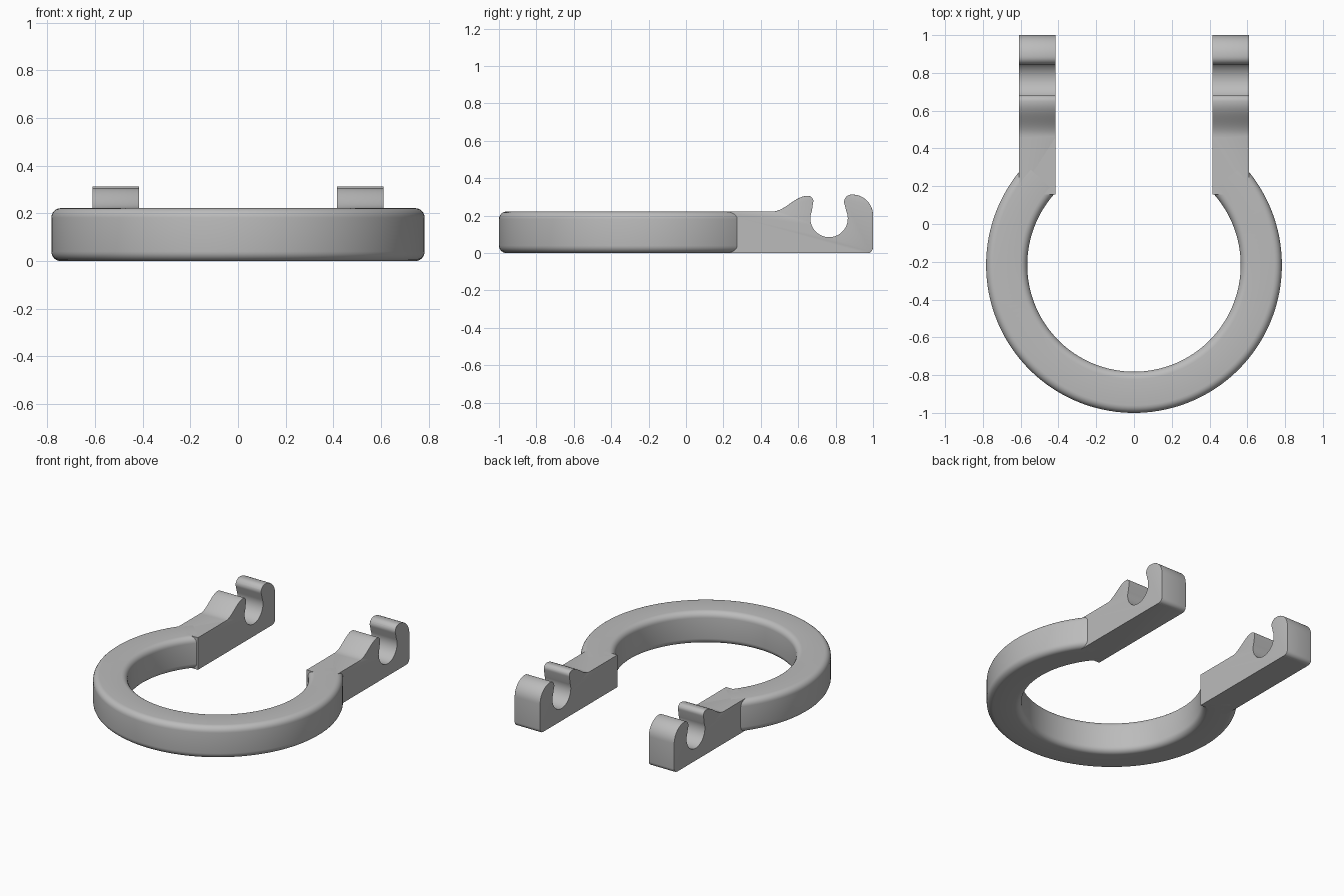
import bpy, bmesh
from math import sin, cos, pi, radians
from mathutils import Vector

old = bpy.data.objects.get("Cube")
if old:
    bpy.data.objects.remove(old)

grey = bpy.data.materials.new("plain_grey")
grey.use_nodes = True
color = (0.5, 0.5, 0.5, 1)
grey.diffuse_color = color
grey.node_tree.nodes["Principled BSDF"].inputs["Base Color"].default_value = color

HEIGHT = 0.222
CENTRE_Y = -0.217
R_IN, R_OUT = 0.565, 0.783
ARM_IN, ARM_OUT = 0.415, 0.61


def arc(cx, cy, r, a0, a1, n):
    """Points on an arc, angles in degrees."""
    angles = [radians(a0 + (a1 - a0) * i / n) for i in range(n + 1)]
    return [(cx + r * cos(a), cy + r * sin(a)) for a in angles]


def finish(bm, name, sharp=35):
    bmesh.ops.recalc_face_normals(bm, faces=bm.faces)
    mesh = bpy.data.meshes.new(name)
    bm.to_mesh(mesh)
    bm.free()
    mesh.materials.append(grey)
    obj = bpy.data.objects.new(name, mesh)
    bpy.context.collection.objects.link(obj)
    bpy.ops.object.select_all(action='DESELECT')
    obj.select_set(True)
    bpy.context.view_layer.objects.active = obj
    bpy.ops.object.shade_smooth_by_angle(angle=radians(sharp))
    return obj


# Open ring: rounded rectangle swept around the centre
f = 0.04
section = []
for cx, cz, a in ((R_OUT - f, f, -90), (R_OUT - f, HEIGHT - f, 0),
                  (R_IN + f, HEIGHT - f, 90), (R_IN + f, f, 180)):
    section += arc(cx, cz, f, a, a + 90, 6)
start, sweep = radians(137.3), radians(265.4)
bm = bmesh.new()
profile = bm.faces.new([bm.verts.new((r * cos(start), CENTRE_Y + r * sin(start), z))
                        for r, z in section])
bmesh.ops.spin(bm, geom=[profile], cent=(0, CENTRE_Y, 0), axis=(0, 0, 1),
               angle=sweep, steps=110, use_duplicate=False)
finish(bm, "open_ring")

# Side outline of an arm: ramp, lip, round socket and hook
ramp = [(0.46 + 0.19 * t / 14, HEIGHT + 0.084 * (1 - cos(pi * t / 14)) / 2)
        for t in range(14)]
lip = arc(0.652, 0.277, 0.029, 95, -20, 8)
socket = arc(0.765, 0.185, 0.1, 157, 383, 32)
hook_lip = arc(0.885, 0.273, 0.04, 205, 90, 10)
hook = arc(0.89, 0.203, 0.11, 88, 0, 12)
heel = arc(0.97, 0.03, 0.03, 0, -90, 5)
outline = [(0.155, 0), (0.155, HEIGHT)] + ramp + lip + socket + hook_lip + hook + heel


def in_socket(v):
    return 0.66 < v.co.y < 0.87 and 0.07 < v.co.z < 0.29


def build_arm(name, side):
    bm = bmesh.new()
    face = bm.faces.new([bm.verts.new((side * ARM_IN, y, z)) for y, z in outline])
    grown = bmesh.ops.extrude_face_region(bm, geom=[face])
    moved = [v for v in grown["geom"] if isinstance(v, bmesh.types.BMVert)]
    bmesh.ops.translate(bm, verts=moved, vec=Vector((side * (ARM_OUT - ARM_IN), 0, 0)))
    bmesh.ops.recalc_face_normals(bm, faces=bm.faces)
    # Soften the rim of both flanks, leaving the socket crisp
    rim = [e for e in bm.edges
           if abs(e.verts[0].co.x - e.verts[1].co.x) < 0.001
           and not any(in_socket(v) for v in e.verts)
           and all(v.co.y > 0.16 for v in e.verts)]
    bmesh.ops.bevel(bm, geom=rim, offset=0.012, segments=3, profile=0.5,
                    affect='EDGES', clamp_overlap=True)
    finish(bm, name)


for name, side in (("left_arm", 1), ("right_arm", -1)):
    build_arm(name, side)
